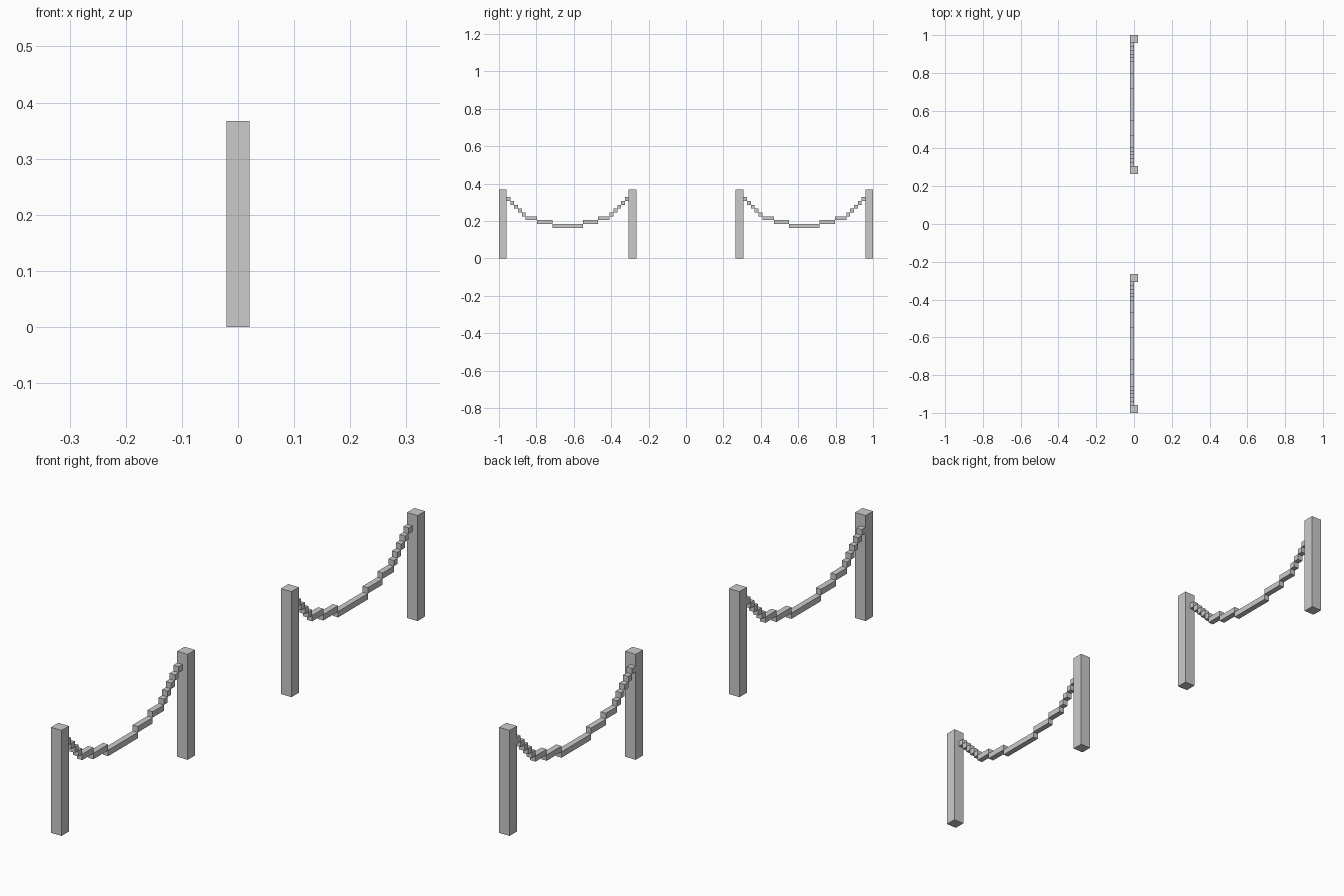
import bpy

if "Cube" in bpy.data.objects:
    bpy.data.objects.remove(bpy.data.objects["Cube"])

U = 2 / 98  # one block unit


def box(name, lo, hi):
    """Axis-aligned box between two corners given in block units."""
    size = [(b - a) * U for a, b in zip(lo, hi)]
    mid = [(a + b) / 2 * U for a, b in zip(lo, hi)]
    bpy.ops.mesh.primitive_cube_add(size=1, location=mid)
    ob = bpy.context.object
    ob.name = name
    ob.scale = size
    bpy.ops.object.transform_apply(location=True, rotation=False, scale=True)
    return ob


# link lengths and heights, from a post to the bottom of the sag and up again
half = [(1, 15), (1, 14), (1, 13), (1, 12), (1, 11), (3, 10), (4, 9)]
links = half + [(8, 8)] + half[::-1]

for side, start in (("front", -49), ("back", 13)):
    # square posts
    box(f"{side}_post_a", (-1, start, 0), (1, start + 2, 18))
    box(f"{side}_post_b", (-1, start + 34, 0), (1, start + 36, 18))
    # stepped hanging rope between the posts
    y = start + 2
    for i, (length, z) in enumerate(links):
        box(f"{side}_rope_link_{i + 1}", (-1, y, z), (0, y + length, z + 1))
        y += length
